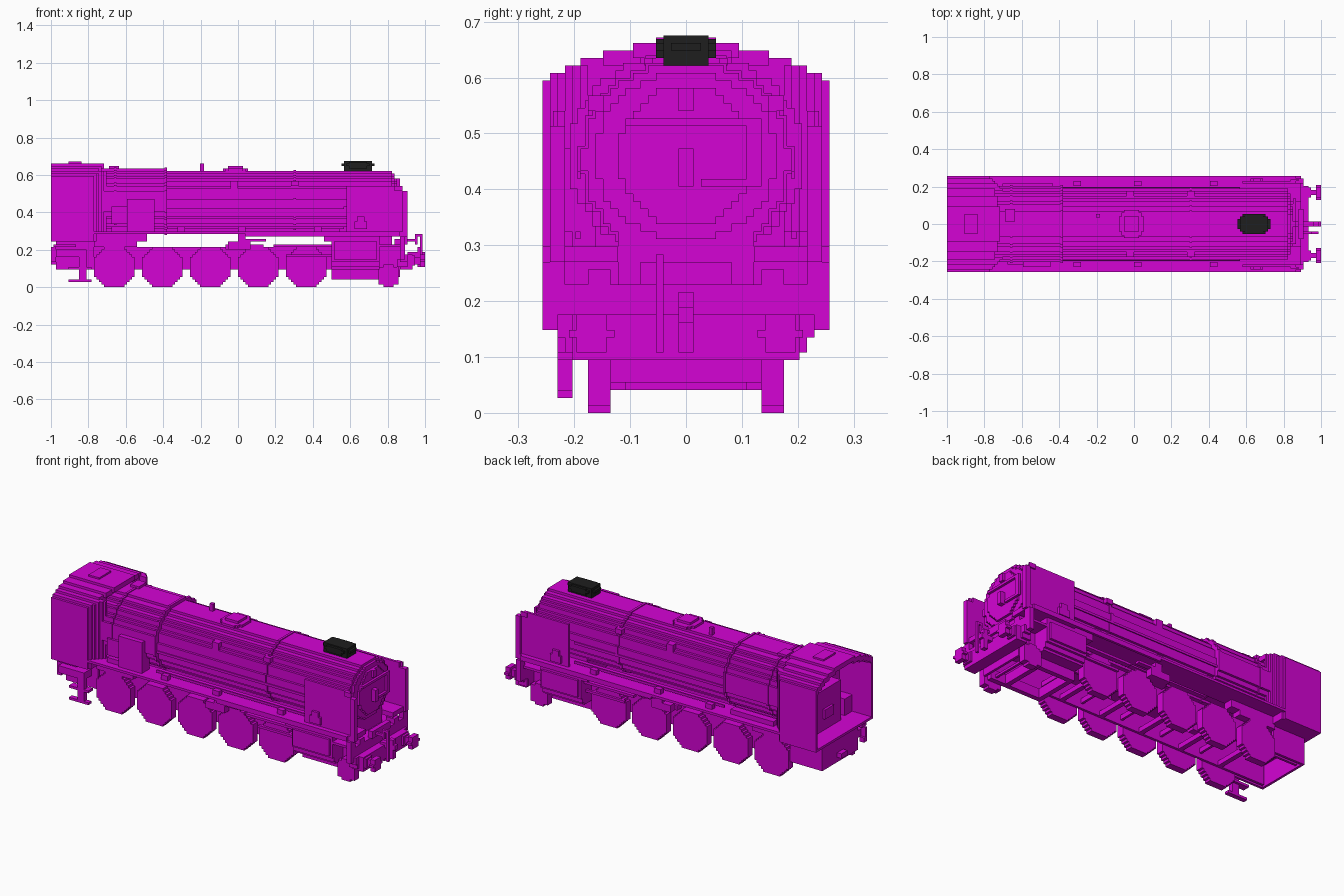
import bpy, bmesh, math

if "Cube" in bpy.data.objects:
    bpy.data.objects.remove(bpy.data.objects["Cube"], do_unlink=True)

V = 2 / 148  # block size: every dimension below is counted in blocks


def material(name, rgb):
    m = bpy.data.materials.new(name)
    m.use_nodes = True
    m.diffuse_color = (*rgb, 1)
    bsdf = m.node_tree.nodes["Principled BSDF"]
    bsdf.inputs["Base Color"].default_value = (*rgb, 1)
    bsdf.inputs["Roughness"].default_value = 0.8
    return m


MAGENTA = material("magenta", (0.66, 0.001, 0.66))
BLACK = material("black", (0.013, 0.013, 0.013))


def finish(name, bm, mat):
    bmesh.ops.recalc_face_normals(bm, faces=bm.faces)
    bmesh.ops.scale(bm, vec=(V, V, V), verts=bm.verts)
    me = bpy.data.meshes.new(name)
    bm.to_mesh(me)
    bm.free()
    me.materials.append(mat)
    ob = bpy.data.objects.new(name, me)
    bpy.context.collection.objects.link(ob)


def boxes(name, specs, mirror=False, mat=MAGENTA):
    """Boxes given as x0, x1, y0, y1, z0, z1; mirror repeats them across y."""
    bm = bmesh.new()
    if mirror:
        specs = specs + [(a, b, -d, -c, e, f) for a, b, c, d, e, f in specs]
    for x0, x1, y0, y1, z0, z1 in specs:
        vs = bmesh.ops.create_cube(bm, size=1)["verts"]
        bmesh.ops.scale(bm, vec=(x1 - x0, y1 - y0, z1 - z0), verts=vs)
        bmesh.ops.translate(bm, verts=vs, vec=((x0 + x1) / 2, (y0 + y1) / 2, (z0 + z1) / 2))
    finish(name, bm, mat)


def round_outline(a, b, grow):
    """Blocky ellipse with half width a and half height b, as (u, v) points."""
    right = []
    for k in range(int(round(2 * b))):
        v = k - b
        mid = max(0, abs(v + 0.5) - 0.25)
        w = max(1, round(a * math.sqrt(1 - (mid / b) ** 2))) + grow
        g0 = -grow if v < 0 else grow
        g1 = -grow if v + 1 < 0 else grow
        right += [(w, v + g0), (w, v + 1 + g1)]
    pts = right + [(-u, v) for u, v in reversed(right)]
    # drop points in straight runs
    return [p for i, p in enumerate(pts)
            if not (pts[i - 1][0] == p[0] == pts[(i + 1) % len(pts)][0])]


def rounds(name, specs, axis, a, b, grow=0):
    """Blocky cylinders; spec = (start, end, centre across, centre height)."""
    bm = bmesh.new()
    for s, e, c, z in specs:
        rings = []
        for t in (s, e):
            rings.append([bm.verts.new((t, c + u, z + v) if axis == "x" else (c + u, t, z + v))
                          for u, v in round_outline(a, b, grow)])
        n = len(rings[0])
        bm.faces.new(rings[0])
        bm.faces.new(rings[1])
        for i in range(n):
            j = (i + 1) % n
            bm.faces.new((rings[0][i], rings[0][j], rings[1][j], rings[1][i]))
    finish(name, bm, MAGENTA)


# Boiler, firebox and bands
rounds("boiler", [(-30, 61, 0, 33.5)], "x", 13.6, 12.5)
rounds("firebox", [(-58, -28, 0, 34)], "x", 15, 13)
rounds("boiler_band", [(22, 23, 0, 33.5)], "x", 13.6, 12.5, 0.35)
rounds("firebox_bands", [(-29, -28, 0, 34), (-49, -48, 0, 34)], "x", 15, 13, 0.35)
boxes("boiler_handrail", [(-28, 42, 14, 14.4, 31, 32), (-28, 42, 14, 14.6, 23, 24)], True)

# Smokebox door, hinges, handle and lamp
rounds("smokebox_front", [(61, 62, 0, 34)], "x", 12, 11)
rounds("smokebox_door", [(62, 63, 0, 34)], "x", 9, 9)
boxes("door_hinges", [(63, 64, -8, 10, 38, 39), (63, 64, 2, 9, 30, 31),
                      (63, 64, 8, 10, 30, 39), (63, 65, -1, 1, 30, 35)])
boxes("top_lamp", [(62, 64, -1, 1, 40, 43)])

# Chimney
boxes("chimney", [(42, 53, -3, 3, 46, 50), (44, 51, -4, 4, 47, 49.5),
                  (41, 54, -2, 2, 48, 49), (43, 52, -4, 4, 48, 49)], mat=BLACK)

# Dome, whistle and fittings on top
boxes("dome", [(-6, 4, -3, 3, 46, 47), (-4, 2, -5.5, 5.5, 46, 47),
               (-5, 3, -4.5, 4.5, 46, 47), (-4, 2, -3, 3, 47, 48)])
boxes("whistle", [(-15, -13.5, 2.5, 4, 46, 49)])
boxes("firebox_fitting", [(-51, -47, 1, 6, 47, 48)])
boxes("boiler_valves", [(-3, 0, 9, 13, 39, 42), (21, 24, 10, 13, 40, 42)], True)

# Cab: walls, stepped roof and stepped front corners
roof = [(19, 44), (18, 45), (16, 46), (14, 47), (11, 48), (7, 49), (1, 49)]
boxes("cab_sides", [(-74, -58, 18, 19, 18, 44)], True)
boxes("cab_roof", [(-74, -58 + i, roof[i + 1][0] - 1, w, z - 2, z)
                   for i, (w, z) in enumerate(roof[:-1])], True)
boxes("cab_front_corners", [(-59 + i, -57 + i, 13, 19 - i, 18 if i < 2 else 22,
                             44 if i < 1 else 45 if i < 3 else 46)
                            for i in range(6)], True)
boxes("cab_front_wall", [(-58, -55, -13, 13, 21, 47)])
boxes("cab_floor", [(-74, -57, -18, 18, 18, 19)])
boxes("cab_vent", [(-67, -62, -4, 4, 49, 49.7)])
boxes("cab_backhead", [(-66, -58, -9, 9, 19, 36), (-64, -58, -11, 11, 19, 33),
                       (-67, -66, -3, 3, 24, 28), (-62, -58, -6, 6, 36, 40)])
boxes("cab_seats", [(-65, -59, 13, 18, 19, 26)], True)

# Firebox side equipment
boxes("side_equipment", [(-50, -40, -16, -12, 25, 32), (-44, -33, -17, -12, 22, 35),
                         (-50, -33, -16, -12, 22, 24)])
boxes("side_pipes", [(-52, -32, 13, 16, 22, 24)])

# Running boards and their fittings
boxes("running_boards", [(-58, 43, 9, 19, 21, 22), (3, 43, 18, 19, 20, 22),
                         (43, 64, 9, 19, 20, 22), (64, 66, 9, 18, 20, 22)], True)
boxes("board_fittings", [(x, x + 3, 15, 17, 22, 24) for x in (-24, 0, 30)], True)

# Smoke deflectors with raised front edge and box
boxes("smoke_deflectors", [(43, 64, 16, 17, 22, 40), (64, 66, 16, 17, 22, 38),
                           (65, 67, 16, 18, 20, 38), (62, 65, 17, 17.6, 38, 40),
                           (46, 51, 17, 18, 23, 26), (47, 50, 17, 18, 26, 28)], True)

# Frame plates, axles and rear box
boxes("frame_plates", [(-70, 66, 9, 10, 7, 16)], True)
wheel_x = (-49, -30, -11, 8, 27)
boxes("axles", [(x - 1, x + 1, -10, 10, 7, 9) for x in wheel_x])
boxes("frame_stretchers", [(x + 9, x + 10, -9, 9, 9, 11) for x in wheel_x])
boxes("rear_box_sides", [(-72, -57, 11, 12, 7, 18)], True)
boxes("rear_box_ends", [(-72, -71, -12, 12, 7, 18), (-72, -57, -12, 12, 16, 18)])

# Driving wheels and leading wheels
rounds("driving_wheels", [(s, s + 3, x, 8) for x in wheel_x for s in (10, -13)], "y", 8.3, 8)
rounds("leading_wheels", [(s, s + 3, 59.5, 4.5) for s in (10, -13)], "y", 4.5, 4.5)
boxes("leading_axle", [(59, 60, -10, 10, 4, 5)])
boxes("leading_truck", [(37, 62, 8, 10, 3, 7)], True)
boxes("truck_crossbars", [(37, 39, -8, 8, 3, 7), (53, 55, -8, 8, 3, 7), (63, 64, -10, 10, 4, 7)])

# Cylinders, slide bars and valve gear
boxes("cylinders", [(37, 56, 9, 15, 7, 20), (37, 56, 15, 16, 8, 20),
                    (37, 56, 16, 17, 10, 20), (38, 55, 17, 18, 11, 18)], True)
boxes("slide_bars", [(14, 37, 13, 15, 16, 17), (19, 37, 13, 14, 12, 13)], True)
boxes("valve_gear", [(-4, 5, 13, 16, 15, 18), (0, 3, 13, 16, 18, 21),
                     (3, 11, 14, 16, 18, 19), (-5, 10, 10, 13, 15, 17)], True)
boxes("frame_brackets", [(-57, -40, 9, 13, 16, 21), (-40, -36, 9, 13, 18, 21),
                         (34, 43, 9, 17, 18, 21)], True)

# Smokebox saddle, front deck and stepped buffer beam
boxes("saddle", [(40, 61, -9, 9, 15, 23)])
boxes("front_deck", [(56, 66, -17, 17, 16, 17)])
boxes("buffer_beam", [(64, 69, -15, 15, 7, 13), (64, 67, -17, 17, 10, 13),
                      (64, 66, -19, 19, 11, 17), (65, 67, -6, 6, 17, 20)])
boxes("beam_corners", [(63, 67, 15, 16, 8, 11), (64, 66, 16, 19, 17, 20),
                       (62, 66, 10, 13, 17, 19)], True)

# Buffers, coupling hook and brake pipe
rounds("buffer_heads", [(72, 74, y, 10.5) for y in (-12.5, 12.5)], "x", 2.6, 2.5)
boxes("buffer_shanks", [(67, 72, 11.5, 13.5, 9, 12), (67, 70, 10.5, 14.5, 8.5, 12.5)], True)
boxes("coupling_hook", [(67, 74, -1, 1, 12, 14), (71, 73, -1, 1, 8, 16)])
boxes("brake_pipe", [(67, 71, -4, -3, 18, 19), (70, 71, -4, -3, 17, 21),
                     (71, 73, -4, -3, 20, 21), (72, 73, -4, -3, 8, 20)])

# Rear steps and pipes on the right-hand side
boxes("rear_step", [(-67, -58, -17, -15, 2, 3), (-63, -60, -17, -15, 3, 13),
                    (-67, -58, -17, -14, 7, 8)])
boxes("rear_pipes", [(-72, -60, -17, -12, 12, 15), (-74, -72, -15, -13, 10, 12),
                     (-74, -72, -15, -14, 12, 16), (-73, -64, -16, -13, 16, 17)])
boxes("rear_drawbar", [(-74, -72, -2, 2, 9, 11)])
